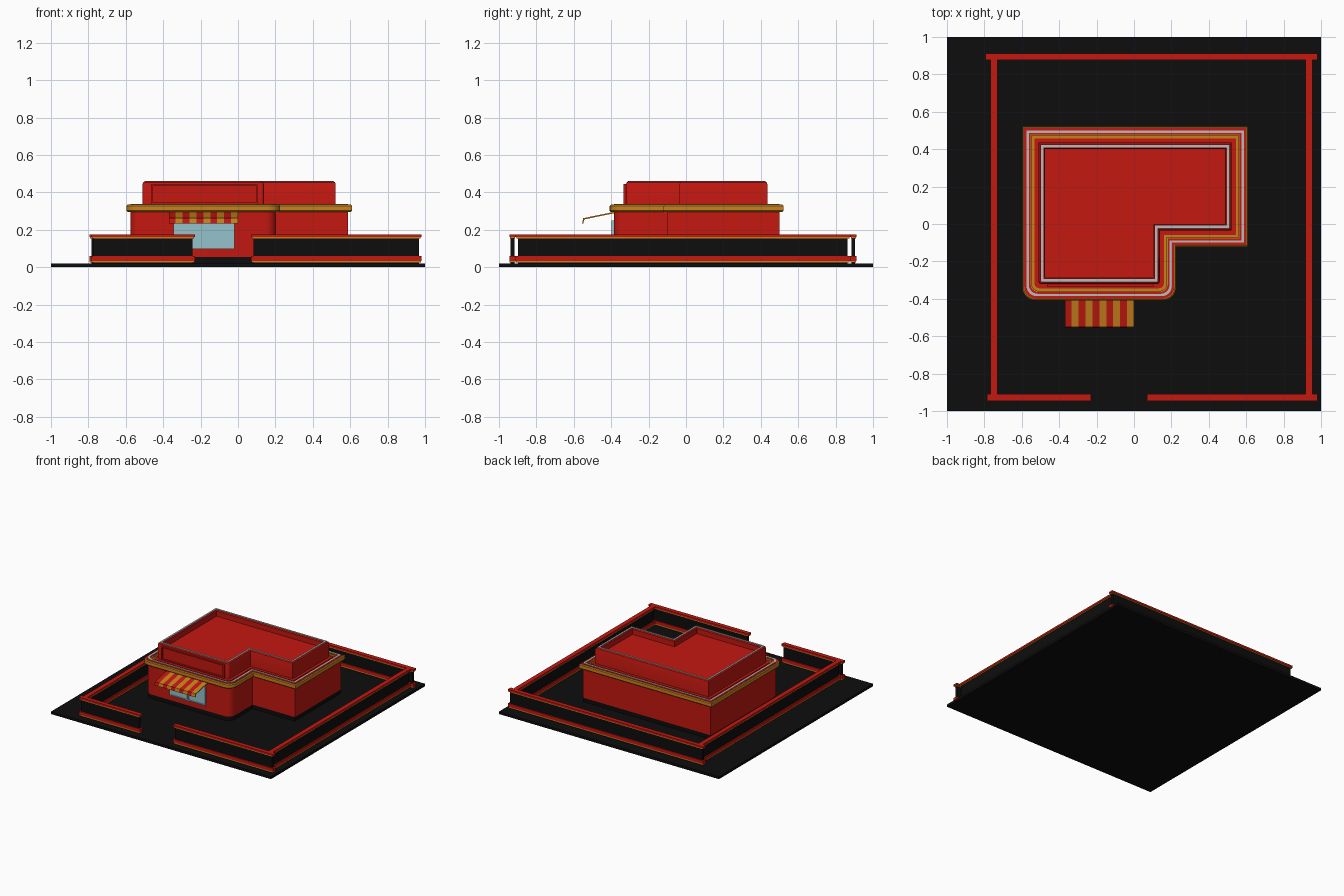
import bpy, bmesh, math

if "Cube" in bpy.data.objects:
    bpy.data.objects.remove(bpy.data.objects["Cube"])


def material(name, color):
    m = bpy.data.materials.new(name)
    m.diffuse_color = (*color, 1)
    m.use_nodes = True
    m.node_tree.nodes["Principled BSDF"].inputs["Base Color"].default_value = m.diffuse_color
    return m


RED = material("red", (0.55, 0.009, 0.005))
ORANGE = material("orange", (0.58, 0.22, 0.012))
BLACK = material("black", (0.004, 0.004, 0.004))
GLASS = material("glass", (0.30, 0.54, 0.60))
METAL = material("metal", (0.5, 0.5, 0.52))


def add_mesh(name, verts, faces, mats):
    bm = bmesh.new()
    vs = [bm.verts.new(v) for v in verts]
    for f in faces:
        bm.faces.new([vs[i] for i in f])
    bmesh.ops.recalc_face_normals(bm, faces=bm.faces)
    me = bpy.data.meshes.new(name)
    bm.to_mesh(me)
    bm.free()
    for m in mats:
        me.materials.append(m)
    ob = bpy.data.objects.new(name, me)
    bpy.context.collection.objects.link(ob)
    return ob


def box(name, x0, x1, y0, y1, z0, z1, mat):
    v = [(x, y, z) for x in (x0, x1) for y in (y0, y1) for z in (z0, z1)]
    f = [(0, 1, 3, 2), (4, 6, 7, 5), (0, 4, 5, 1), (2, 3, 7, 6), (0, 2, 6, 4), (1, 5, 7, 3)]
    return add_mesh(name, v, f, [mat])


def outline(d):
    """L-shaped plan offset outward by d; the two front corners are rounded."""
    x0, xm, x1 = -0.575 - d, 0.203 + d, 0.587 + d
    y0, yn, y1 = -0.386 - d, -0.1 - d, 0.5 + d
    r = max(0.055 + d * 0.6, 0.004)
    pts = [(x1, y1), (x0, y1)]
    for cx, a0 in ((x0 + r, math.pi), (xm - r, 1.5 * math.pi)):
        for i in range(7):
            a = a0 + i * math.pi / 12
            pts.append((cx + r * math.cos(a), y0 + r + r * math.sin(a)))
    return pts + [(xm, yn), (x1, yn)]


def loft(name, profile, mat, ring=False):
    """Sweep an (offset, height) profile round the L plan."""
    verts = [(x, y, z) for d, z in profile for x, y in outline(d)]
    n, k = len(outline(0)), len(profile)
    faces = []
    for j in range(k if ring else k - 1):
        a, b = j * n, (j + 1) % k * n
        faces += [(a + i, a + (i + 1) % n, b + (i + 1) % n, b + i) for i in range(n)]
    if not ring:
        faces += [tuple(range(n)), tuple(range((k - 1) * n, k * n))]
    ob = add_mesh(name, verts, faces, [mat])
    bpy.ops.object.select_all(action='DESELECT')
    bpy.context.view_layer.objects.active = ob
    ob.select_set(True)
    bpy.ops.object.shade_smooth_by_angle(angle=math.radians(32))
    return ob


def strip(name, a, b, z0, z1, mat):
    """Flat ring of square section between offsets a and b."""
    return loft(name, [(a, z0), (a, z1), (b, z1), (b, z0)], mat, ring=True)


# Ground plate
box("ground_plate", -1, 1, -1, 1, 0, 0.02, BLACK)

# Building body
loft("plinth", [(-0.004, 0.02), (-0.004, 0.055)], BLACK)
loft("lower_walls", [(0, 0.055), (0, 0.31)], RED)

# Cornice band with layered trims
loft("cornice", [(-0.03, 0.296), (0.016, 0.296), (0.022, 0.302), (0.022, 0.328),
                 (0.016, 0.334), (-0.028, 0.334), (-0.028, 0.322), (-0.09, 0.322),
                 (-0.09, 0.30)], ORANGE, ring=True)
strip("cornice_red_trim", 0.012, -0.022, 0.332, 0.336, RED)
strip("cornice_metal_trim", 0.0, -0.013, 0.334, 0.339, METAL)
strip("gutter_red_trim", -0.042, -0.07, 0.318, 0.328, RED)

# Upper storey with recessed roof inside the parapet
loft("upper_storey", [(-0.065, 0.31), (-0.065, 0.444), (-0.068, 0.453), (-0.076, 0.459),
                      (-0.094, 0.459), (-0.1, 0.452), (-0.1, 0.41)], RED)
strip("parapet_metal_trim", -0.077, -0.091, 0.455, 0.462, METAL)

# Blank sign board with frame
SX0, SX1, SZ0, SZ1 = -0.465, 0.105, 0.335, 0.445
box("sign_board", SX0, SX1, -0.325, -0.315, SZ0, SZ1, RED)
for i, x in enumerate((SX0, SX1 - 0.01)):
    box(f"sign_frame_side_{i}", x, x + 0.01, -0.334, -0.32, SZ0, SZ1, RED)
for i, z in enumerate((SZ0, SZ1 - 0.01)):
    box(f"sign_frame_rail_{i}", SX0 + 0.01, SX1 - 0.01, -0.334, -0.32, z, z + 0.01, RED)

# Glass entrance doors
box("door_glass", -0.345, -0.02, -0.391, -0.38, 0.098, 0.25, GLASS)
for i, x in enumerate((-0.345, -0.198, -0.182, -0.032)):
    box(f"door_post_{i}", x, x + 0.012, -0.397, -0.385, 0.098, 0.25, GLASS)
box("door_sill", -0.333, -0.032, -0.397, -0.385, 0.098, 0.106, GLASS)

# Striped awning: slope plus hanging valance, ten stripes
section = [(-0.384, 0.296), (-0.55, 0.262), (-0.555, 0.235),
           (-0.549, 0.235), (-0.543, 0.256), (-0.384, 0.288)]
w = 0.037
for i in range(10):
    xa = -0.37 + i * w
    verts = [(x, y, z) for x in (xa, xa + w) for y, z in section]
    faces = [(0, 1, 2, 3, 4, 5), (6, 7, 8, 9, 10, 11)]
    faces += [(j, (j + 1) % 6, (j + 1) % 6 + 6, j + 6) for j in range(6)]
    add_mesh(f"awning_stripe_{i}", verts, faces, [ORANGE if i % 2 else RED])


# Boundary wall: black panel between red rails with orange edging
def wall(name, x0, x1, y0, y1, along_x):
    def part(label, z0, z1, side, end, mat):
        ex, ey = (end, side) if along_x else (side, end)
        box(f"{name}_{label}", x0 + ex, x1 - ex, y0 + ey, y1 - ey, z0, z1, mat)
    part("panel", 0.02, 0.16, 0.008, 0.013, BLACK)
    part("top_rail", 0.161, 0.176, 0, 0, RED)
    part("top_edging", 0.154, 0.161, 0.004, 0.004, ORANGE)
    part("bottom_rail", 0.034, 0.06, 0, 0, RED)
    part("bottom_edging", 0.025, 0.034, 0.002, 0.002, ORANGE)


wall("back_wall", -0.795, 0.98, 0.877, 0.912, True)
wall("front_left_wall", -0.785, -0.23, -0.945, -0.91, True)
wall("front_right_wall", 0.07, 0.98, -0.945, -0.91, True)
wall("left_wall", -0.767, -0.73, -0.91, 0.877, False)
wall("right_wall", 0.917, 0.954, -0.91, 0.877, False)
